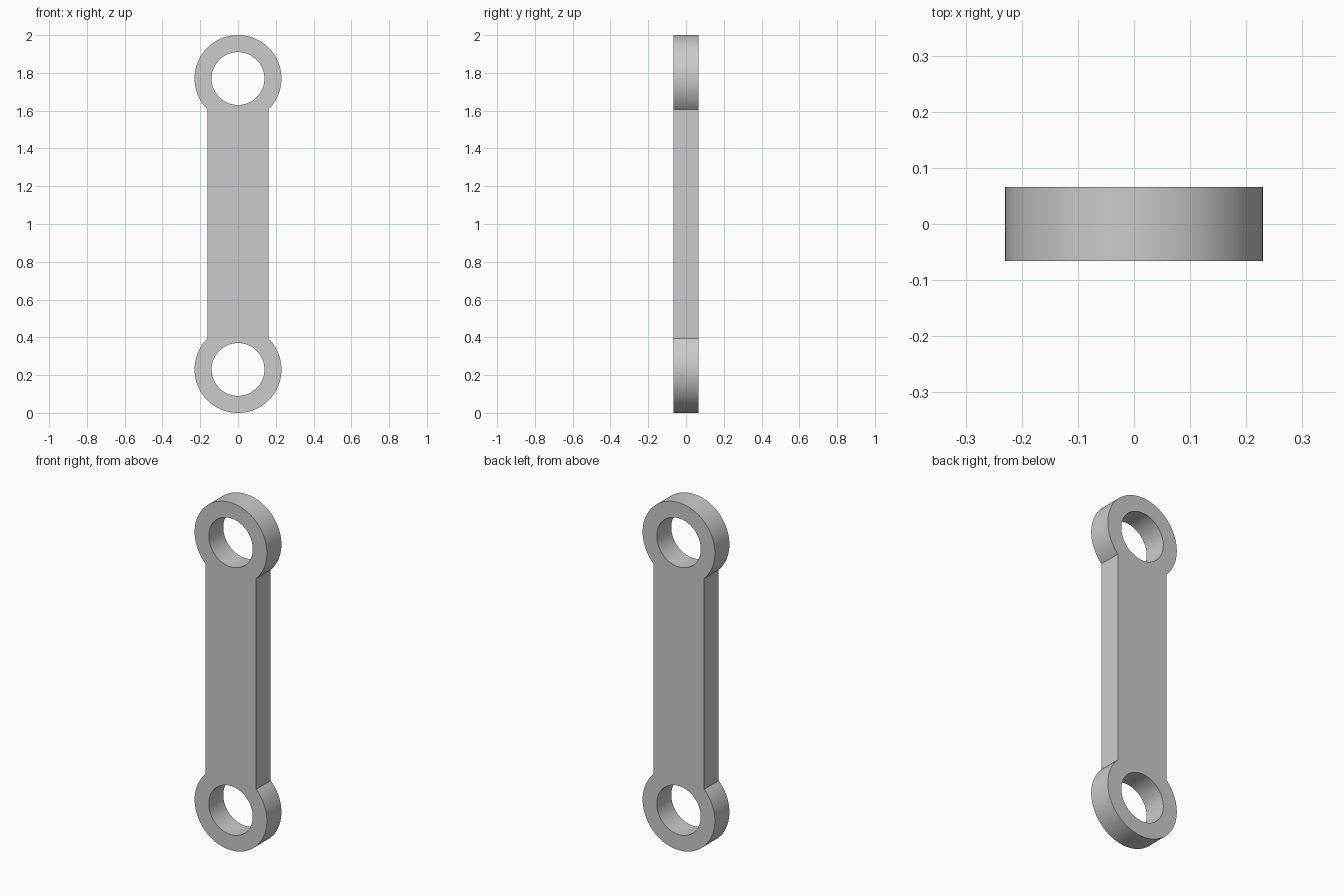
import bpy
import bmesh
from math import pi, cos, sin, acos

cube = bpy.data.objects.get("Cube")
if cube:
    bpy.data.objects.remove(cube, do_unlink=True)

EYE_R, HOLE_R, BAR_HALF = 0.23, 0.14, 0.162
THICK = 0.132
LOW, HIGH = EYE_R, 2 - EYE_R
SEGMENTS = 96

grey = bpy.data.materials.new("plain grey")
grey.use_nodes = True
colour = (0.6, 0.6, 0.6, 1)
grey.diffuse_color = colour
grey.node_tree.nodes["Principled BSDF"].inputs["Base Color"].default_value = colour


def arc(z, radius, start, end, steps):
    """Points along an arc around the pin axis at height z."""
    angles = [start + (end - start) * i / steps for i in range(steps + 1)]
    return [(radius * cos(a), z + radius * sin(a)) for a in angles]


def add_loop(curve, points):
    spline = curve.splines.new("POLY")
    spline.points.add(len(points) - 1)
    for p, (x, y) in zip(spline.points, points):
        p.co = (x, y, 0, 1)
    spline.use_cyclic_u = True


# Link plate outline: two round eyes joined by a straight bar
curve = bpy.data.curves.new("link_plate", "CURVE")
curve.dimensions = "2D"
curve.fill_mode = "BOTH"
curve.extrude = THICK / 2
join = acos(BAR_HALF / EYE_R)
add_loop(curve, arc(HIGH, EYE_R, -join, pi + join, SEGMENTS)
         + arc(LOW, EYE_R, pi - join, 2 * pi + join, SEGMENTS))

# Pin holes
for z in (LOW, HIGH):
    add_loop(curve, arc(z, HOLE_R, 0, 2 * pi, SEGMENTS)[:-1])

# Stand the plate upright and turn it into a solid mesh
plate = bpy.data.objects.new("link_plate", curve)
bpy.context.collection.objects.link(plate)
plate.rotation_euler.x = pi / 2
bpy.ops.object.select_all(action="DESELECT")
plate.select_set(True)
bpy.context.view_layer.objects.active = plate
bpy.ops.object.convert(target="MESH")
bpy.ops.object.transform_apply(location=True, rotation=True, scale=True)

mesh = plate.data
bm = bmesh.new()
bm.from_mesh(mesh)
bmesh.ops.remove_doubles(bm, verts=bm.verts, dist=0.0001)
bmesh.ops.recalc_face_normals(bm, faces=bm.faces)
bm.to_mesh(mesh)
bm.free()

mesh.materials.clear()
mesh.materials.append(grey)
bpy.ops.object.shade_smooth_by_angle(angle=pi / 6)
